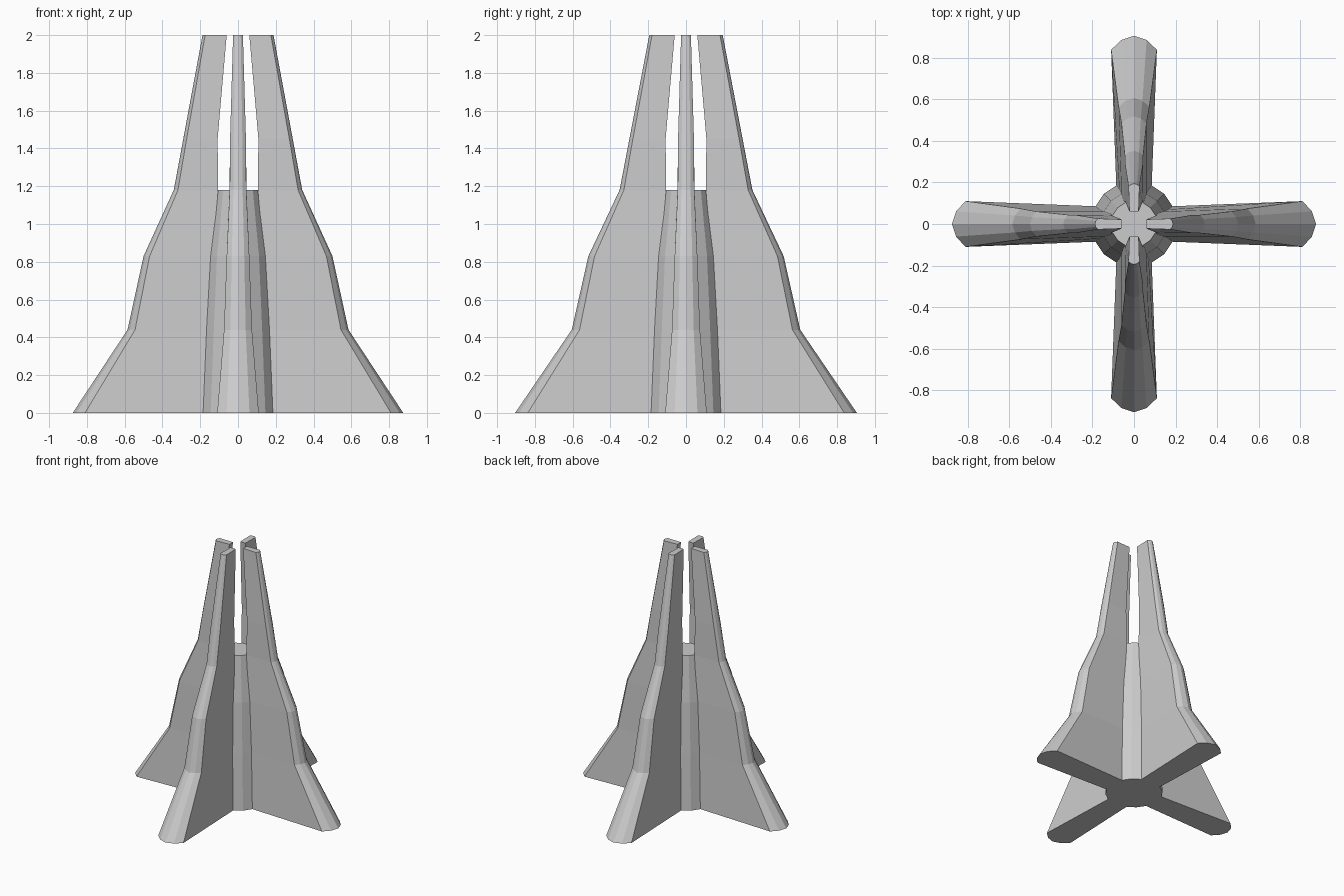
import bpy, bmesh
from math import pi, cos, sin

if "Cube" in bpy.data.objects:
    bpy.data.objects.remove(bpy.data.objects["Cube"])

# height, root distance, root half-width, shoulder distance, nose distance, outer half-width
LEVELS = [
    (0.00, 0.180, 0.085, 0.810, 0.875, 0.110),
    (0.44, 0.160, 0.070, 0.545, 0.585, 0.074),
    (0.83, 0.137, 0.060, 0.468, 0.500, 0.060),
    (1.18, 0.105, 0.045, 0.318, 0.340, 0.044),
    (1.45, 0.108, 0.042, 0.272, 0.290, 0.042),
    (2.00, 0.060, 0.022, 0.174, 0.188, 0.026),
]
# height, radius
HUB = [(0.0, 0.205), (0.44, 0.181), (0.83, 0.157), (1.18, 0.111)]


def loft(name, rings):
    """Skin a stack of horizontal rings and cap both ends."""
    bm = bmesh.new()
    rows = [[bm.verts.new(p) for p in ring] for ring in rings]
    n = len(rows[0])
    for a, b in zip(rows, rows[1:]):
        for i in range(n):
            j = (i + 1) % n
            bm.faces.new((a[i], a[j], b[j], b[i]))
    bm.faces.new(rows[0][::-1])
    bm.faces.new(rows[-1])
    bmesh.ops.recalc_face_normals(bm, faces=bm.faces)
    mesh = bpy.data.meshes.new(name)
    bm.to_mesh(mesh)
    bm.free()
    obj = bpy.data.objects.new(name, mesh)
    bpy.context.collection.objects.link(obj)
    return obj


def fin(name, angle, stretch):
    """Tapered blade with a faceted rounded nose, pointing along angle."""
    c, s = cos(angle), sin(angle)
    rings = []
    for z, root, rw, shoulder, nose, w in LEVELS:
        sh, no = shoulder * stretch, nose * stretch
        mid = sh + 0.7 * (no - sh)
        outline = [(root, -rw), (sh, -w), (mid, -0.55 * w), (no, 0),
                   (mid, 0.55 * w), (sh, w), (root, rw)]
        rings.append([(x * c - y * s, x * s + y * c, z) for x, y in outline])
    return loft(name, rings)


# central hub
SIDES = 16
loft("hub", [[(r * cos(2 * pi * i / SIDES), r * sin(2 * pi * i / SIDES), z)
              for i in range(SIDES)] for z, r in HUB])

# four fins, the front and back pair slightly longer
for i, side in enumerate(("right", "back", "left", "front")):
    fin(side + "_fin", i * pi / 2, 1.034 if i % 2 else 1.0)
